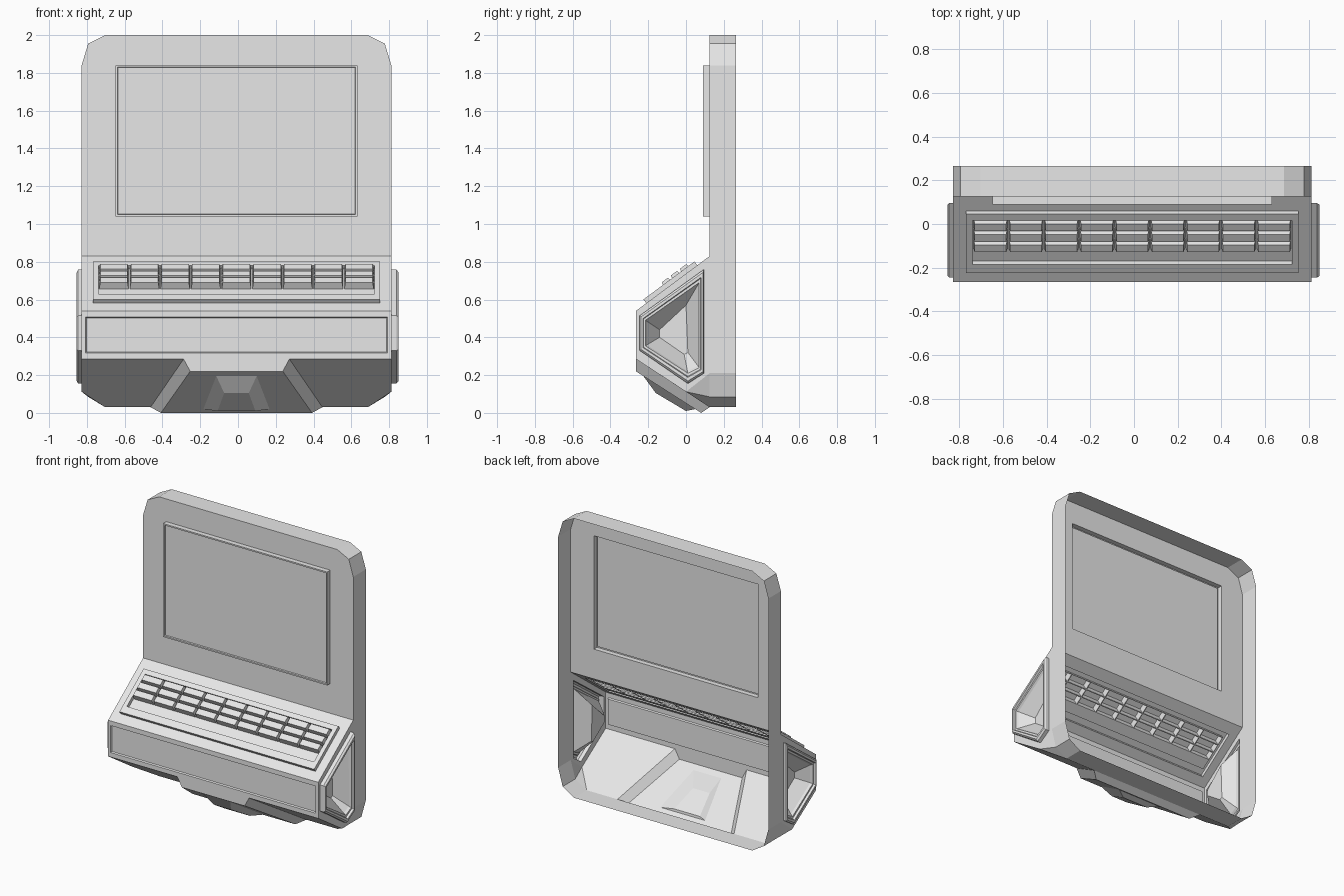
import bpy
import bmesh
from mathutils import Vector

if "Cube" in bpy.data.objects:
    bpy.data.objects.remove(bpy.data.objects["Cube"])

GREY = bpy.data.materials.new("plain grey")
GREY.use_nodes = True
GREY.diffuse_color = (0.8, 0.8, 0.8, 1)
GREY.node_tree.nodes["Principled BSDF"].inputs["Base Color"].default_value = (0.8, 0.8, 0.8, 1)

SHIFT = -0.008               # the body sits slightly off centre
W = 0.82                     # half width of the body
FRONT, PANEL, BACK = -0.265, 0.125, 0.265
SHELF, LIP, CHIN = 0.83, 0.54, 0.285


def build(name, polys, outward=None):
    """Weld polygons into one open sheet that faces outward."""
    bm = bmesh.new()
    for poly in polys:
        bm.faces.new([bm.verts.new(p) for p in poly])
    bmesh.ops.remove_doubles(bm, verts=bm.verts, dist=0.0005)
    bmesh.ops.recalc_face_normals(bm, faces=bm.faces)
    if outward:
        total = sum((f.normal * f.calc_area() for f in bm.faces), Vector())
        if total.dot(Vector(outward)) < 0:
            bmesh.ops.reverse_faces(bm, faces=bm.faces)
    mesh = bpy.data.meshes.new(name)
    bm.to_mesh(mesh)
    bm.free()
    mesh.materials.append(GREY)
    obj = bpy.data.objects.new(name, mesh)
    obj.location.x = SHIFT
    bpy.context.collection.objects.link(obj)
    return obj


def loft(rings, cap=True):
    """Quads between successive rings, with the last ring filled."""
    polys = []
    for a, b in zip(rings, rings[1:]):
        for i in range(len(a)):
            j = (i + 1) % len(a)
            polys.append([a[i], a[j], b[j], b[i]])
    return polys + [rings[-1]] if cap else polys


def mirrored(polys):
    return polys + [[(-x, y, z) for x, y, z in p] for p in polys]


def upright(hw, z0, z1, y):
    return [(-hw, y, z0), (hw, y, z0), (hw, y, z1), (-hw, y, z1)]


# Outer rim: rounded outline pulled back to the open rear
half = [(0.695, 0.03), (0.785, 0.085), (W, 0.21), (W, SHELF), (W, 1.84), (0.785, 1.955), (0.695, 2.0)]
outline = half + [(-x, z) for x, z in reversed(half)]
build("outer_rim", loft([[(x, y, z) for x, z in outline] for y in (PANEL, BACK)], cap=False))

# Upright panel around the display opening
SW, S0, S1 = 0.64, 1.04, 1.84
crown = [(x, PANEL, z) for x, z in outline if z >= S1]
sill = [(-W, PANEL, SHELF), (W, PANEL, SHELF), (W, PANEL, S0), (-W, PANEL, S0)]
cheek = [(SW, PANEL, S0), (W, PANEL, S0), (W, PANEL, S1), (SW, PANEL, S1)]
build("upright_panel", [crown, sill] + mirrored([cheek]), (0, -1, 0))

# Raised display with a thin lip
build("display", loft([
    upright(SW, S0, S1, PANEL),
    upright(SW, S0, S1, 0.09),
    upright(SW - 0.01, S0 + 0.01, S1 - 0.01, 0.09),
    upright(SW - 0.012, S0 + 0.012, S1 - 0.012, 0.1),
]), (0, -1, 0))

# Front face with a shallow inset
build("front_face", loft([
    upright(W, CHIN, LIP, FRONT),
    upright(0.8, 0.317, 0.507, FRONT),
    upright(0.795, 0.322, 0.502, FRONT + 0.01),
]), (0, -1, 0))

# Sloping desk: s runs up the slope, h stands off it
origin = Vector((0, FRONT, LIP))
slope = Vector((0, PANEL - FRONT, SHELF - LIP))
length = slope.length
up = slope.normalized()
off = Vector((0, -up.z, up.y))


def desk_ring(x0, x1, s0, s1, h):
    return [tuple(origin + Vector((x, 0, 0)) + up * s + off * h)
            for x, s in ((x0, s0), (x1, s0), (x1, s1), (x0, s1))]


KW, K0, K1, KEYS = 0.73, 0.118, 0.37, 0.19
build("keyboard_desk", loft([
    desk_ring(-W, W, 0, length, 0),
    desk_ring(-0.76, 0.76, 0.068, 0.405, 0),
    desk_ring(-0.76, 0.76, 0.068, 0.405, 0.025),
    desk_ring(-KW, KW, K0, K1, 0.025),
    desk_ring(-KW, KW, K0, K1, 0),
], cap=False) + [desk_ring(-KW, KW, K0, KEYS, 0)], off)

# Hollow keys
COLS, ROWS = 9, 3
dx, ds = 2 * KW / COLS, (K1 - KEYS) / ROWS
keys = []
for c in range(COLS):
    for r in range(ROWS):
        x, s = -KW + c * dx, KEYS + r * ds
        keys += loft([desk_ring(x + g, x + dx - g, s + g, s + ds - g, h)
                      for g, h in ((0, 0), (0.003, 0), (0.009, 0.04))])
build("keys", keys, off)

# Underside: slope, corner facets, and a belly with a stepped bump
a, b = (0.28, FRONT, CHIN), (0.245, FRONT, 0.22)
c, d = (0.4, 0.08, 0), (0.455, PANEL, 0.03)
corner = (W, 0, 0.112)
low, mid, high = [(x, PANEL, z) for x, z in half[:3]]
sides = mirrored([
    [(W, FRONT, CHIN), a, d, low, corner],
    [corner, low, mid],
    [corner, mid, high],
    [a, b, c, d],
])


def across(p, q):
    return [p, q, (-q[0], q[1], q[2]), (-p[0], p[1], p[2])]


belly = loft([
    across(b, c),
    across((0.107, -0.226, 0.195), (0.175, 0.049, 0.02)),
    across((0.065, -0.16, 0.105), (0.1, 0, 0.01)),
])
build("underside", sides + belly + [across(a, b), across(c, d)], (0, 0, -1))

# Side walls: each steps out to a framed plate, then in to a tapered recess
wall = [(PANEL, SHELF), (FRONT, LIP), (FRONT, CHIN), (0, 0.112), (PANEL, 0.21)]
plate = [(0.095, 0.76), (-0.245, 0.515), (-0.245, 0.33), (0.01, 0.155), (0.095, 0.21)]
recess = [(0.07, 0.69), (-0.215, 0.49), (-0.215, 0.355), (0.01, 0.21), (0.07, 0.24)]
floor = [(0.0, 0.57), (-0.14, 0.44), (-0.14, 0.4), (-0.01, 0.31), (0.01, 0.32)]


def blend(p, q, t):
    return [(u[0] + (v[0] - u[0]) * t, u[1] + (v[1] - u[1]) * t) for u, v in zip(p, q)]


for name, side, proud in (("left", 1, 0.038), ("right", -1, 0.026)):
    steps = [
        (wall, 0), (plate, 0), (plate, proud * 0.7),
        (blend(plate, recess, 0.25), proud), (blend(plate, recess, 0.6), proud),
        (blend(plate, recess, 0.7), proud - 0.015), (recess, proud - 0.015),
        (blend(recess, floor, 0.1), proud - 0.03), (floor, -0.08),
    ]
    rings = [[(side * (W + x), y, z) for y, z in ring] for ring, x in steps]
    build(name + "_side_wall", loft(rings), (side, 0, 0))
